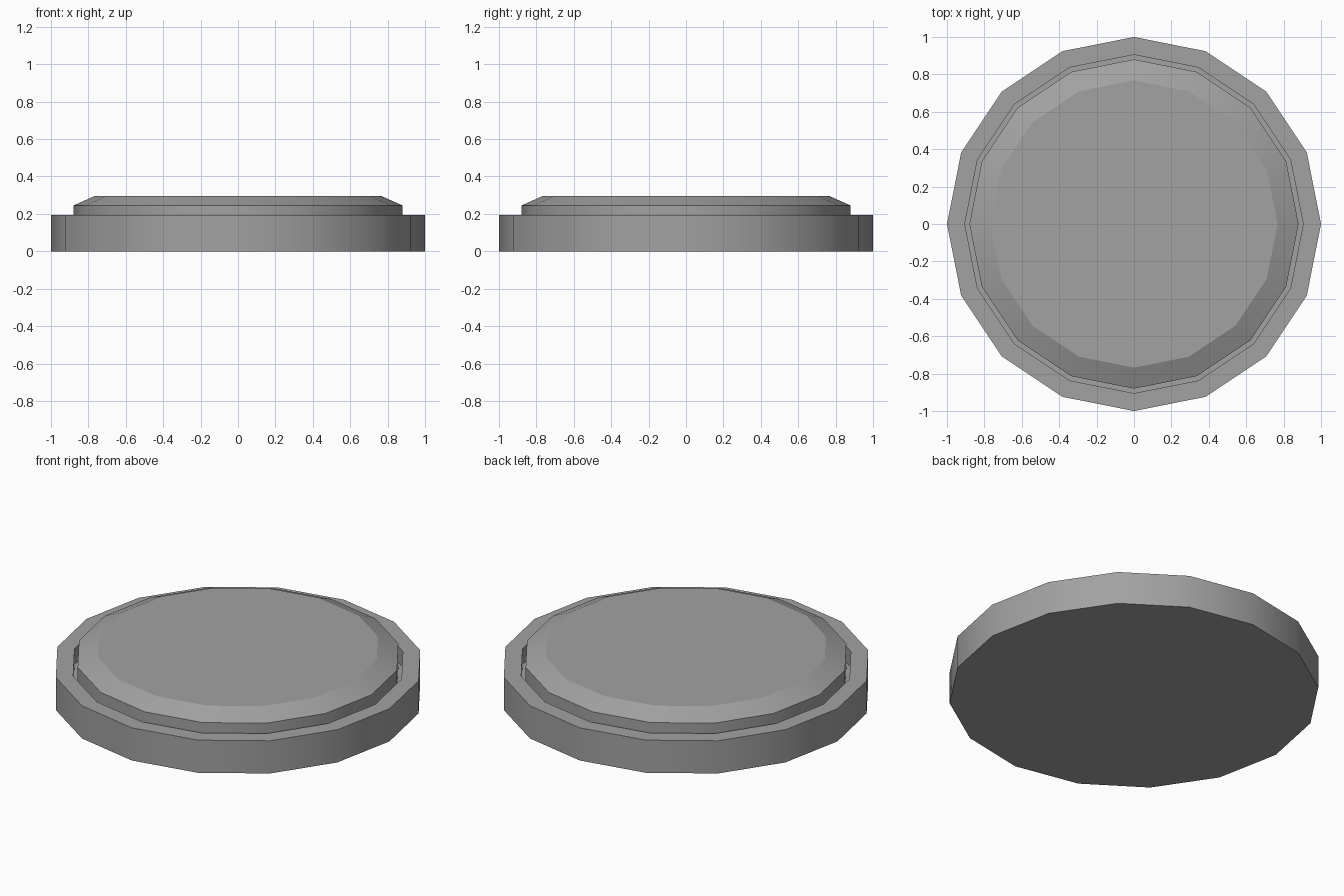
import bpy, bmesh, math

cube = bpy.data.objects.get("Cube")
if cube:
    bpy.data.objects.remove(cube)

SIDES = 16

grey = bpy.data.materials.new("mid_grey")
grey.use_nodes = True
colour = (0.36, 0.36, 0.36, 1)
grey.diffuse_color = colour
grey.node_tree.nodes["Principled BSDF"].inputs["Base Color"].default_value = colour


def lathe(name, profile):
    """Turn a (radius, height) profile into a capped 16-sided solid."""
    bm = bmesh.new()
    rings = []
    for r, z in profile:
        rings.append([bm.verts.new((r * math.cos(a), r * math.sin(a), z))
                      for a in (math.tau * i / SIDES for i in range(SIDES))])
    for low, high in zip(rings, rings[1:]):
        for i in range(SIDES):
            j = (i + 1) % SIDES
            bm.faces.new((low[i], low[j], high[j], high[i]))
    bm.faces.new(rings[0][::-1])
    bm.faces.new(rings[-1])
    bmesh.ops.recalc_face_normals(bm, faces=bm.faces)
    mesh = bpy.data.meshes.new(name)
    bm.to_mesh(mesh)
    bm.free()
    mesh.materials.append(grey)
    obj = bpy.data.objects.new(name, mesh)
    bpy.context.collection.objects.link(obj)
    bpy.ops.object.select_all(action='DESELECT')
    obj.select_set(True)
    bpy.context.view_layer.objects.active = obj
    bpy.ops.object.shade_smooth_by_angle(angle=math.radians(23.5))
    return obj


# Base: solid disc with a raised rim around a recessed floor
lathe("base_rim", [(1, 0), (1, 0.195), (0.905, 0.195), (0.905, 0.1)])

# Button: sits in the recess with a narrow gap and a chamfered top edge
lathe("button", [(0.88, 0.1), (0.88, 0.245), (0.768, 0.295)])
